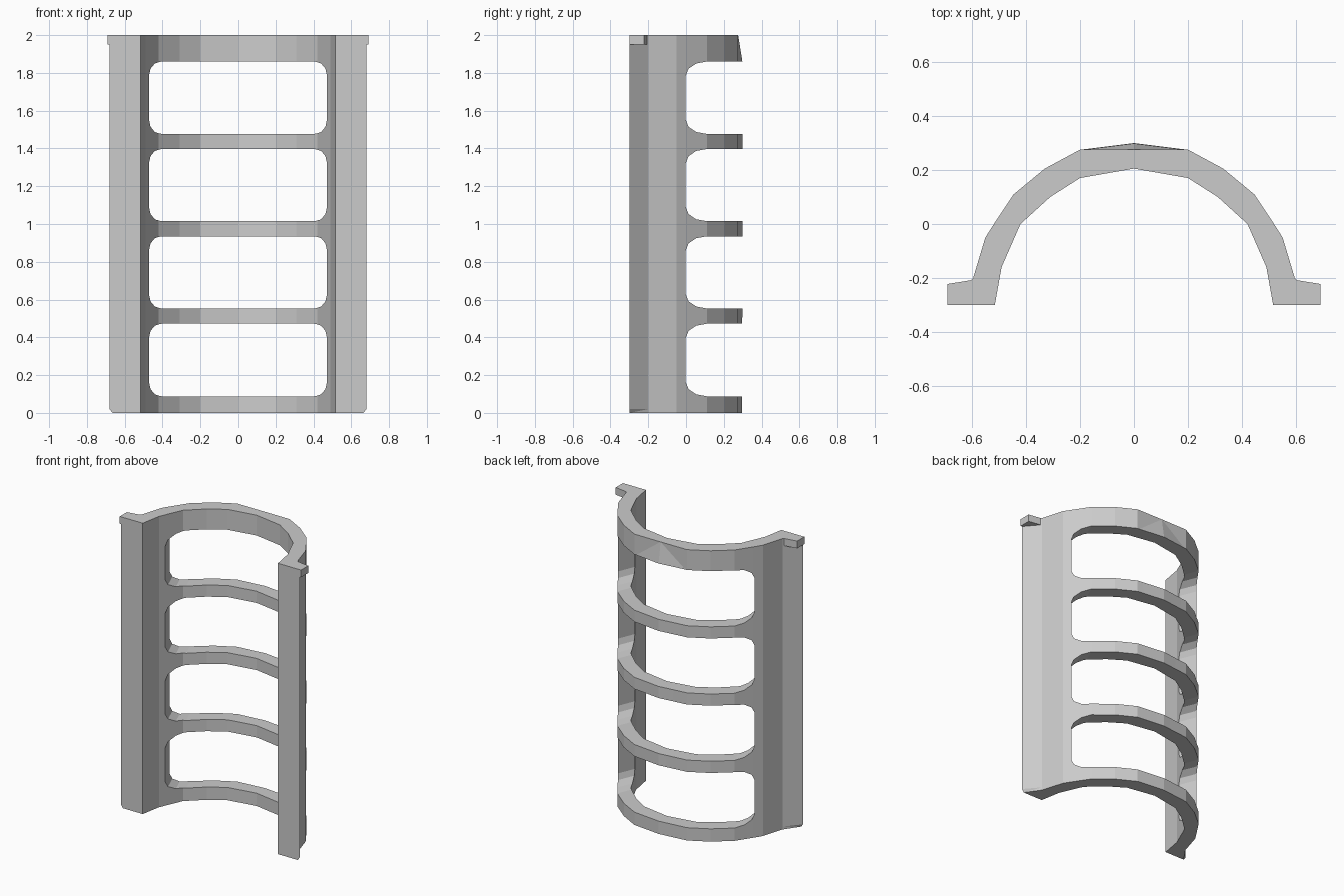
import bpy, bmesh, math

if "Cube" in bpy.data.objects:
    bpy.data.objects.remove(bpy.data.objects["Cube"])

# Half outlines (x >= 0) of the arched shell: outer from the crown to the foot, inner from foot to crown
OUTER = [(0.2, 0.275), (0.33, 0.205), (0.445, 0.11), (0.515, 0.005), (0.55, -0.05), (0.595, -0.2), (0.68, -0.3)]
INNER = [(0.515, -0.3), (0.49, -0.16), (0.42, 0.0), (0.31, 0.1), (0.2, 0.17)]


def loft(bm, rings):
    """Skin a closed solid through matching rings of points."""
    loops = [[bm.verts.new(p) for p in ring] for ring in rings]
    n = len(loops[0])
    for a, b in zip(loops, loops[1:]):
        for i in range(n):
            j = (i + 1) % n
            bm.faces.new((a[i], a[j], b[j], b[i]))
    bm.faces.new(loops[0])
    bm.faces.new(loops[-1])


def finish(name, bm):
    bmesh.ops.triangulate(bm, faces=bm.faces)
    bmesh.ops.recalc_face_normals(bm, faces=bm.faces)
    mesh = bpy.data.meshes.new(name)
    bm.to_mesh(mesh)
    bm.free()
    obj = bpy.data.objects.new(name, mesh)
    bpy.context.collection.objects.link(obj)
    return obj


def shell_ring(z, crown, inset=0.0):
    right = [(x - (inset if x > 0.6 else 0), y, z) for x, y in OUTER + INNER]
    left = [(-x, y, z) for x, y, _ in reversed(right)]
    return [(0, crown, z)] + right + [(0, 0.205, z)] + left


def window_ring(y, z0, z1):
    """Rounded rectangle whose width grows towards the back."""
    w, rx, rz = 0.52 + 0.41 * y, 0.12, 0.075
    pts = []
    for sx, sz, start in ((1, 1, 0), (-1, 1, 90), (-1, -1, 180), (1, -1, 270)):
        cz = z1 - rz if sz > 0 else z0 + rz
        for k in range(4):
            a = math.radians(start + 30 * k)
            pts.append((sx * (w - rx) + rx * math.cos(a), y, cz + rz * math.sin(a)))
    return pts


# Arched shell, flattened at the crown along its top edge
bm = bmesh.new()
loft(bm, [shell_ring(0.0, 0.297, 0.015), shell_ring(0.02, 0.297),
          shell_ring(1.85, 0.3), shell_ring(2.0, 0.276)])
shell = finish("arched_frame", bm)

# Four window openings, cut together
bm = bmesh.new()
for z0, z1 in ((0.088, 0.472), (0.553, 0.935), (1.015, 1.397), (1.477, 1.86)):
    loft(bm, [window_ring(-0.253, z0, z1), window_ring(0.337, z0, z1)])
cutter = finish("window_cutter", bm)
cutter.hide_render = True
mod = shell.modifiers.new("windows", 'BOOLEAN')
mod.operation = 'DIFFERENCE'
mod.solver = 'EXACT'
mod.object = cutter
bpy.context.view_layer.objects.active = shell
bpy.ops.object.modifier_apply(modifier=mod.name)
bpy.data.objects.remove(cutter)

# Small tabs at the top of both side rails
TAB = [(0.58, -0.3), (0.69, -0.3), (0.69, -0.222), (0.598, -0.207)]
for side, s in (("left", -1), ("right", 1)):
    bm = bmesh.new()
    loft(bm, [[(s * x, y, z) for x, y in TAB] for z in (1.95, 2.0)])
    finish(side + "_top_tab", bm)
